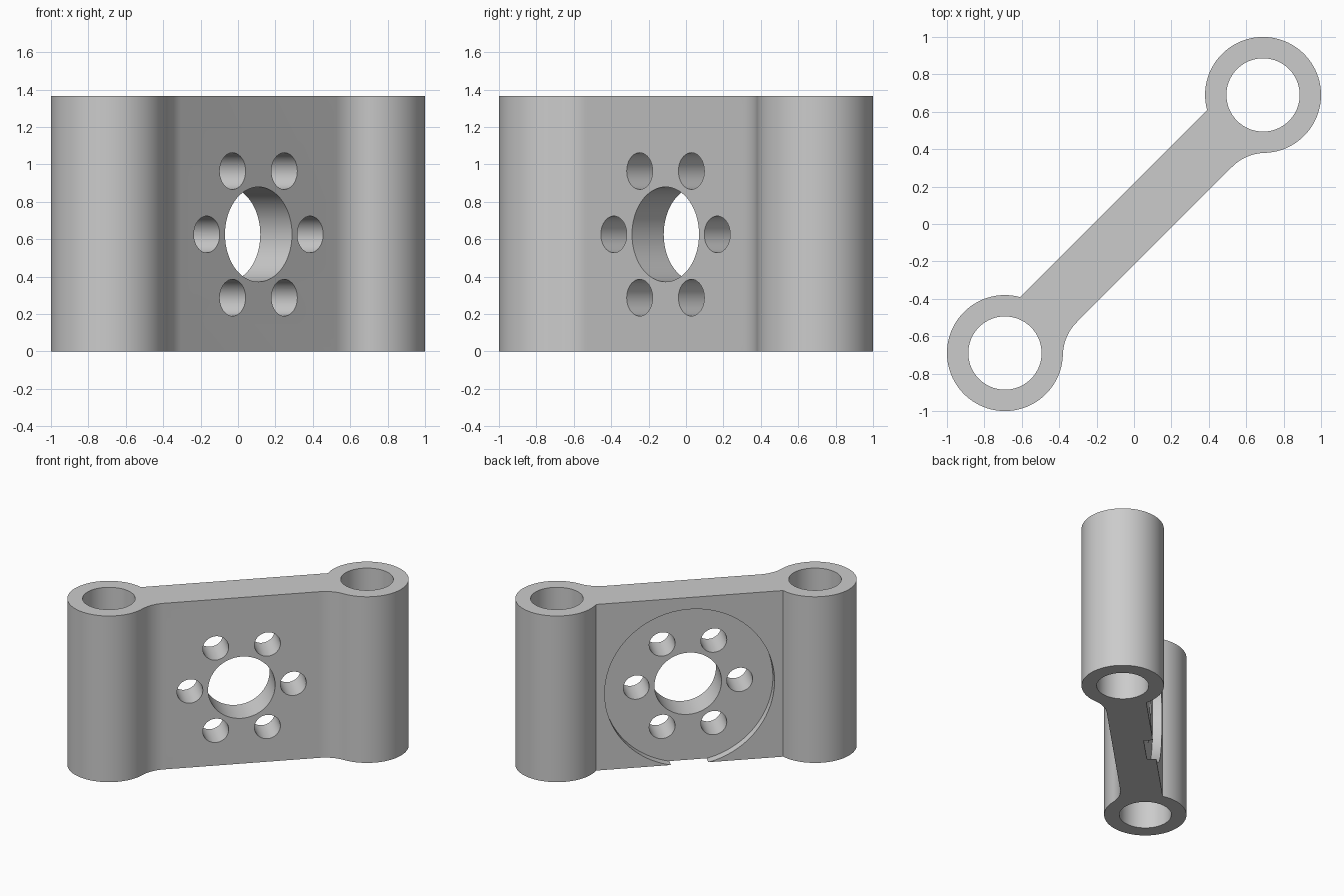
import bpy, bmesh, math
from mathutils import Matrix, Vector

if "Cube" in bpy.data.objects:
    bpy.data.objects.remove(bpy.data.objects["Cube"], do_unlink=True)

HEIGHT = 1.365
HALF = 0.155            # half thickness of the web
BOSS_R, BORE_R = 0.31, 0.196
REACH = 0.69 * math.sqrt(2)   # boss centre along the link
FILLET = 0.255
HUB_Z = 0.626
DIAGONAL = math.radians(45)

grey = bpy.data.materials.new("light_grey")
grey.use_nodes = True
grey.diffuse_color = (0.6, 0.6, 0.6, 1)
grey.node_tree.nodes["Principled BSDF"].inputs["Base Color"].default_value = (0.6, 0.6, 0.6, 1)


def arc(cu, cv, r, start, end, n):
    angles = [start + (end - start) * i / n for i in range(n + 1)]
    return [(cu + r * math.cos(a), cv + r * math.sin(a)) for a in angles]


# Outline: one fillet and boss arc, mirrored to the other end
run = math.sqrt((BOSS_R + FILLET) ** 2 - (HALF + FILLET) ** 2)
tangent = math.atan2(HALF + FILLET, run)
corner = math.pi - math.asin(HALF / BOSS_R)
half = arc(REACH - run, -HALF - FILLET, FILLET, math.pi / 2, tangent, 12)
half += arc(REACH, 0, BOSS_R, tangent - math.pi, corner, 72)[1:]
outline = half + [(-u, v) for u, v in reversed(half)]

# Link body: extruded outline turned onto the diagonal
bm = bmesh.new()
base = bm.faces.new([bm.verts.new((u, v, 0)) for u, v in outline])
top = bmesh.ops.extrude_face_region(bm, geom=[base])["geom"]
bmesh.ops.translate(bm, vec=(0, 0, HEIGHT),
                    verts=[g for g in top if isinstance(g, bmesh.types.BMVert)])
# Keep a single closed skin with a bottom cap
if not base.is_valid:
    bmesh.ops.holes_fill(bm, edges=[e for e in bm.edges if e.is_boundary])
bmesh.ops.recalc_face_normals(bm, faces=bm.faces)
bm.transform(Matrix.Rotation(DIAGONAL, 4, "Z"))
mesh = bpy.data.meshes.new("link_body")
bm.to_mesh(mesh)
bm.free()
body = bpy.data.objects.new("link_body", mesh)
bpy.context.collection.objects.link(body)
mesh.materials.append(grey)


def cut(name, radius, length, u, v, z, upright=False, sides=64):
    """Remove a cylinder placed along the link (u), across it (v) and at z."""
    spot = Matrix.Rotation(DIAGONAL, 3, "Z") @ Vector((u, v, z))
    tilt = 0 if upright else math.pi / 2
    bpy.ops.mesh.primitive_cylinder_add(vertices=sides, radius=radius, depth=length,
                                        location=spot, rotation=(tilt, 0, DIAGONAL))
    cutter = bpy.context.object
    cutter.name = name
    cutter.hide_render = True
    cutter.data.materials.append(grey)
    mod = body.modifiers.new(name, "BOOLEAN")
    mod.operation, mod.solver, mod.object = "DIFFERENCE", "EXACT", cutter
    bpy.ops.object.select_all(action="DESELECT")
    body.select_set(True)
    bpy.context.view_layer.objects.active = body
    bpy.ops.object.modifier_apply(modifier=name)
    bpy.data.objects.remove(cutter, do_unlink=True)


# Pin bores through both bosses
for side in (-1, 1):
    cut("pin_bore", BORE_R, 3, side * REACH, 0, HEIGHT / 2, upright=True)

# Shallow round seat on the back, breaking through the bottom edge
cut("round_seat", 0.642, 0.4, 0, HALF - 0.07 + 0.2, HUB_Z, sides=96)

# Centre hole and ring of bolt holes
cut("centre_hole", 0.2535, 1, 0, 0, HUB_Z)
for i in range(6):
    a = i * math.pi / 3
    cut("bolt_hole", 0.098, 1, 0.391 * math.cos(a), 0, HUB_Z + 0.391 * math.sin(a), sides=40)

bpy.ops.object.shade_smooth_by_angle(angle=math.radians(25))
